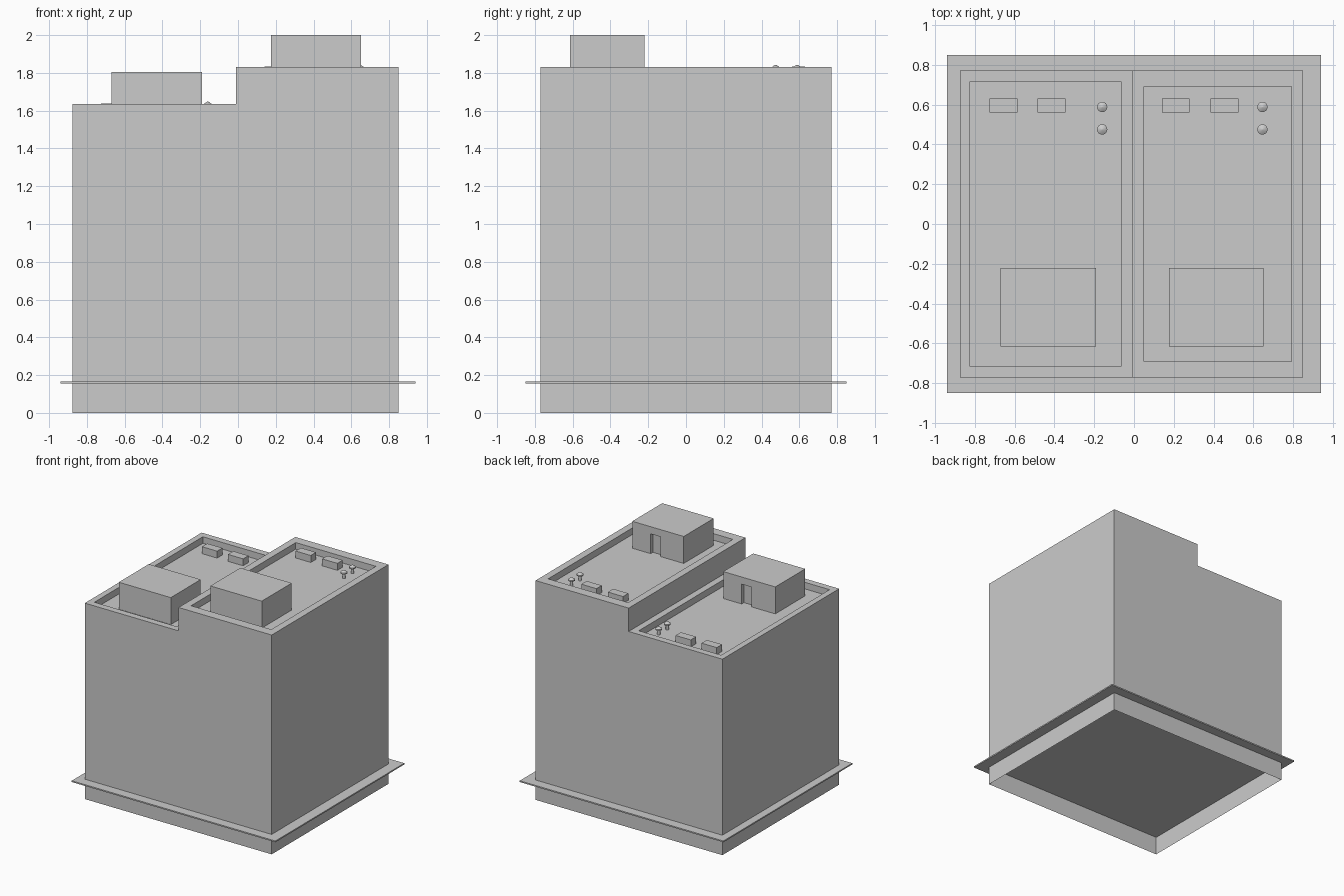
import bpy, bmesh, math

if "Cube" in bpy.data.objects:
    bpy.data.objects.remove(bpy.data.objects["Cube"])


def finish(name, bm):
    me = bpy.data.meshes.new(name)
    bm.to_mesh(me)
    bm.free()
    ob = bpy.data.objects.new(name, me)
    bpy.context.collection.objects.link(ob)
    return ob


def box(name, x0, x1, y0, y1, z0, z1):
    bm = bmesh.new()
    bmesh.ops.create_cube(bm, size=1)
    for v in bm.verts:
        v.co = ((x0 + x1) / 2 + v.co.x * (x1 - x0),
                (y0 + y1) / 2 + v.co.y * (y1 - y0),
                (z0 + z1) / 2 + v.co.z * (z1 - z0))
    return finish(name, bm)


def stacked(name, loops, cap):
    """Bridge rings of points, optionally capping the last ring."""
    bm = bmesh.new()
    rings = [[bm.verts.new(p) for p in ring] for ring in loops]
    n = len(rings[0])
    for a, b in zip(rings, rings[1:]):
        for i in range(n):
            j = (i + 1) % n
            bm.faces.new((a[i], a[j], b[j], b[i]))
    if cap:
        bm.faces.new(rings[-1])
    return finish(name, bm)


def rect(x0, x1, y, z):
    return [(x0, -y, z), (x1, -y, z), (x1, y, z), (x0, y, z)]


def vent(name, x, y, z):
    # stem with a wider conical cap
    profile = [(.012, 0), (.012, .042), (.026, .042), (.026, .052), (.003, .068)]
    n = 16
    rings = [[(x + r * math.cos(2 * math.pi * i / n),
               y + r * math.sin(2 * math.pi * i / n), z + h)
              for i in range(n)] for r, h in profile]
    ob = stacked(name, rings, True)
    bpy.ops.object.select_all(action='DESELECT')
    ob.select_set(True)
    bpy.context.view_layer.objects.active = ob
    bpy.ops.object.shade_smooth_by_angle(angle=math.radians(40))


def stair_house(name, x0, x1, z0, z1):
    # rooftop access block with a doorway recessed in its back face
    ob = box(name, x0, x1, -.615, -.22, z0, z1)
    d = x1 - .215
    cutter = box("door_cutter", d - .045, d + .045, -.25, -.1, z0 - .05, z0 + .165)
    mod = ob.modifiers.new("doorway", 'BOOLEAN')
    mod.operation = 'DIFFERENCE'
    mod.solver = 'EXACT'
    mod.object = cutter
    bpy.context.view_layer.objects.active = ob
    bpy.ops.object.modifier_apply(modifier=mod.name)
    bpy.data.objects.remove(cutter)


# open-bottomed foundation skirt and the pavement slab
stacked("foundation_wall", [rect(-.875, .85, .77, 0), rect(-.875, .85, .77, .16)], False)
box("pavement_slab", -.94, .94, -.85, .85, .155, .166)

# (side, outer x range, inner x range, inner y, top, stair x range, unit x starts, vent x)
towers = [
    ("left", -.875, -.01, -.825, -.065, .715, 1.635, -.67, -.19, (-.725, -.485), -.16),
    ("right", -.01, .85, .05, .79, .69, 1.83, .175, .65, (.14, .385), .645),
]
for side, x0, x1, i0, i1, iy, top, s0, s1, units, vx in towers:
    floor = top - .055
    # walls, parapet rim and sunken roof
    stacked(side + "_tower", [rect(x0, x1, .77, .16), rect(x0, x1, .77, top),
                              rect(i0, i1, iy, top), rect(i0, i1, iy, floor)], True)
    stair_house(side + "_stair_house", s0, s1, floor, top + .17)
    # air units and vents
    for k, ux in enumerate(units):
        box(f"{side}_air_unit_{k + 1}", ux, ux + .14, .56, .63, floor, floor + .058)
    for k, vy in enumerate((.475, .588)):
        vent(f"{side}_roof_vent_{k + 1}", vx, vy, floor)
